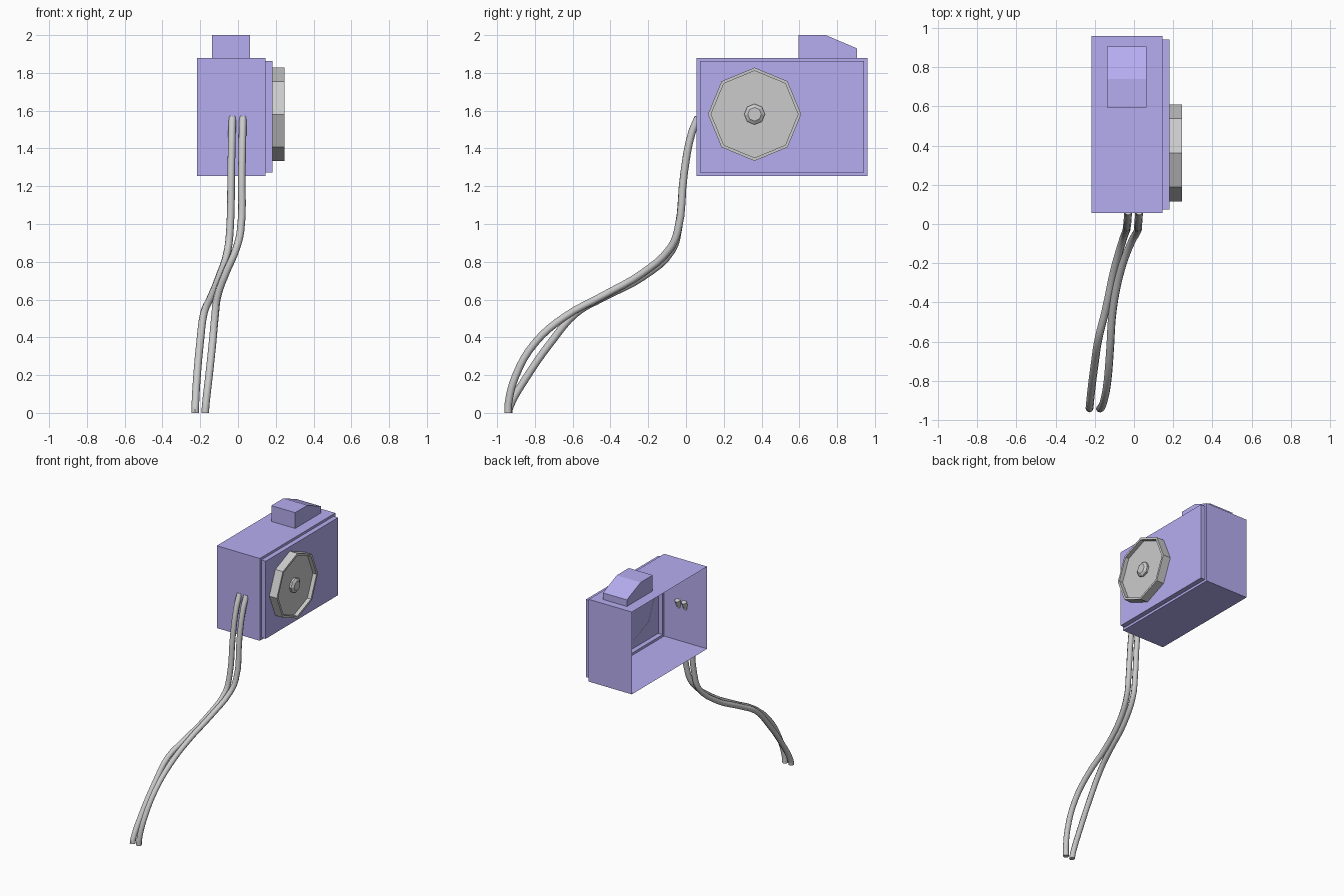
import bpy, bmesh, math

if "Cube" in bpy.data.objects:
    bpy.data.objects.remove(bpy.data.objects["Cube"])

blue = bpy.data.materials.new("blue_paint")
blue.diffuse_color = (0.47, 0.42, 0.88, 1)
blue.use_nodes = True
blue.node_tree.nodes["Principled BSDF"].inputs["Base Color"].default_value = blue.diffuse_color


def loft(name, rings, mat=None, cap_start=False, cap_end=True):
    """Skin a list of equal-length vertex rings."""
    bm = bmesh.new()
    vs = [[bm.verts.new(p) for p in ring] for ring in rings]
    for a, b in zip(vs, vs[1:]):
        for i in range(len(a)):
            j = (i + 1) % len(a)
            bm.faces.new((a[i], a[j], b[j], b[i]))
    if cap_start:
        bm.faces.new(vs[0][::-1])
    if cap_end:
        bm.faces.new(vs[-1])
    mesh = bpy.data.meshes.new(name)
    bm.to_mesh(mesh)
    bm.free()
    ob = bpy.data.objects.new(name, mesh)
    bpy.context.collection.objects.link(ob)
    if mat:
        mesh.materials.append(mat)
    return ob


def rect(x, inset):
    """Rectangle of the housing outline in the YZ plane."""
    y0, y1, z0, z1 = 0.055 + inset, 0.96 - inset, 1.255 + inset, 1.88 - inset
    return [(x, y0, z0), (x, y1, z0), (x, y1, z1), (x, y0, z1)]


def octagon(r, x):
    """Octagon about the dial axis."""
    return [(x, 0.363 + r * math.cos(i * math.pi / 4),
             1.581 + r * math.sin(i * math.pi / 4)) for i in range(8)]


# Housing: thin shell, open on the left, stepped front plate on the right
loft("housing", [rect(-0.217, 0), rect(0.145, 0), rect(0.145, 0.018), rect(0.182, 0.018)], blue)

# Sloped block on top
side = [(0.595, 1.88), (0.905, 1.88), (0.905, 1.93), (0.74, 2.0), (0.595, 2.0)]
loft("top_block", [[(x, y, z) for y, z in side] for x in (-0.137, 0.064)], blue, cap_start=True)

# Recessed octagonal dial and its bevelled centre knob
loft("dial", [octagon(0.247, 0.181), octagon(0.247, 0.245), octagon(0.23, 0.245), octagon(0.23, 0.215)])
loft("dial_knob", [octagon(0.055, 0.215), octagon(0.055, 0.23), octagon(0.036, 0.243)])


# Hanging cables
def cable(name, points):
    cu = bpy.data.curves.new(name, 'CURVE')
    cu.dimensions = '3D'
    cu.bevel_depth = 0.02
    cu.bevel_resolution = 2
    cu.resolution_u = 4
    cu.use_fill_caps = True
    sp = cu.splines.new('BEZIER')
    sp.bezier_points.add(len(points) - 1)
    for bp, co in zip(sp.bezier_points, points):
        bp.co = co
        bp.handle_left_type = bp.handle_right_type = 'AUTO'
    ob = bpy.data.objects.new(name, cu)
    bpy.context.collection.objects.link(ob)
    bpy.ops.object.select_all(action='DESELECT')
    ob.select_set(True)
    bpy.context.view_layer.objects.active = ob
    bpy.ops.object.convert(target='MESH')
    for v in ob.data.vertices:
        v.co.z = 0 if v.co.z < 0.015 else v.co.z
    bpy.ops.object.shade_smooth_by_angle(angle=math.radians(50))


cable("left_cable", [
    (-0.03, 0.065, 1.565), (-0.032, 0.03, 1.48), (-0.036, -0.01, 1.27), (-0.042, -0.04, 0.98),
    (-0.055, -0.075, 0.86), (-0.1, -0.23, 0.72), (-0.145, -0.44, 0.61), (-0.18, -0.58, 0.53),
    (-0.2, -0.71, 0.38), (-0.218, -0.85, 0.18), (-0.226, -0.93, 0.04), (-0.227, -0.942, 0)])
cable("right_cable", [
    (0.026, 0.065, 1.565), (0.024, 0.03, 1.48), (0.02, -0.01, 1.27), (0.013, -0.045, 0.96),
    (-0.01, -0.085, 0.87), (-0.065, -0.23, 0.74), (-0.108, -0.44, 0.62), (-0.122, -0.64, 0.51),
    (-0.135, -0.8, 0.37), (-0.153, -0.9, 0.2), (-0.17, -0.94, 0.05), (-0.174, -0.942, 0)])
